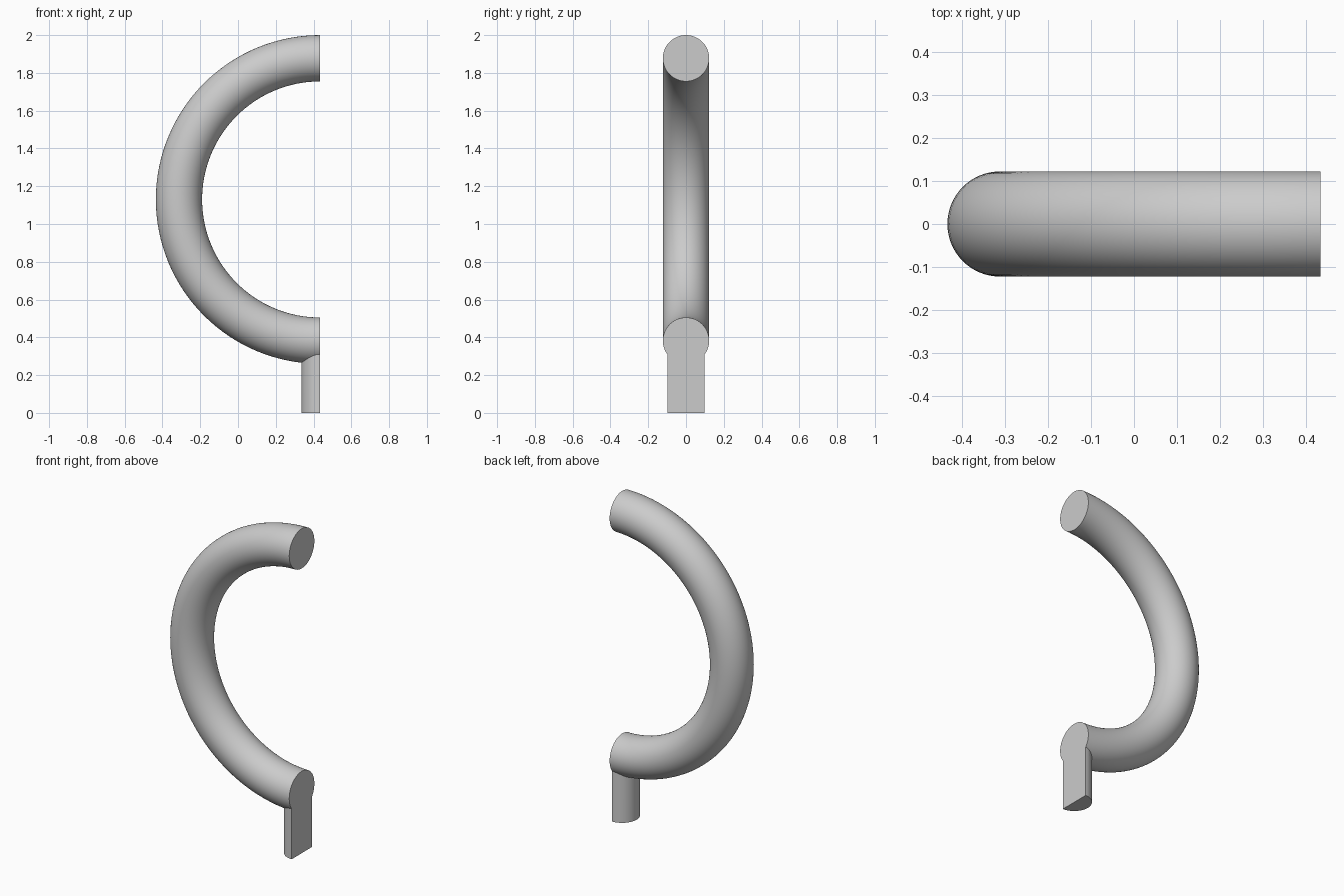
import bpy, bmesh, math

default = bpy.data.objects.get("Cube")
if default:
    bpy.data.objects.remove(default, do_unlink=True)

CUT_X = 0.435             # flat plane that halves the model
RING_Z = 1.13             # height of the ring centre
RING_R, TUBE_R = 0.7475, 0.1225
POST_R, POST_TOP = 0.099, 0.38

grey = bpy.data.materials.new("light grey")
grey.use_nodes = True
colour = (0.6, 0.6, 0.6, 1)
grey.diffuse_color = colour
grey.node_tree.nodes["Principled BSDF"].inputs["Base Color"].default_value = colour

# Full round ring standing upright
bpy.ops.mesh.primitive_torus_add(
    major_segments=128, minor_segments=64, major_radius=RING_R, minor_radius=TUBE_R,
    location=(CUT_X, 0, RING_Z), rotation=(math.pi / 2, 0, 0))
ring = bpy.context.object
ring.name = "half_ring_on_post"

# Round post under the ring
bpy.ops.mesh.primitive_cylinder_add(
    vertices=64, radius=POST_R, depth=POST_TOP, location=(CUT_X, 0, POST_TOP / 2))
post = bpy.context.object
post.name = "post_helper"
post.hide_render = True

# Fuse the post into the ring
union = ring.modifiers.new("fuse post", "BOOLEAN")
union.operation = "UNION"
union.object = post
bpy.ops.object.select_all(action="DESELECT")
ring.select_set(True)
bpy.context.view_layer.objects.active = ring
bpy.ops.object.transform_apply(location=True, rotation=True, scale=True)
bpy.ops.object.modifier_apply(modifier=union.name)
bpy.data.objects.remove(post, do_unlink=True)

# Slice everything in half and close the flat ends
bm = bmesh.new()
bm.from_mesh(ring.data)
cut = bmesh.ops.bisect_plane(
    bm, geom=bm.verts[:] + bm.edges[:] + bm.faces[:], dist=1e-5,
    plane_co=(CUT_X, 0, 0), plane_no=(1, 0, 0), clear_outer=True)
rim = [e for e in bm.edges if e.is_boundary]
bmesh.ops.holes_fill(bm, edges=rim, sides=0)
bmesh.ops.recalc_face_normals(bm, faces=bm.faces[:])
bm.to_mesh(ring.data)
bm.free()

ring.data.materials.clear()
ring.data.materials.append(grey)
bpy.ops.object.shade_smooth_by_angle(angle=math.radians(30))
